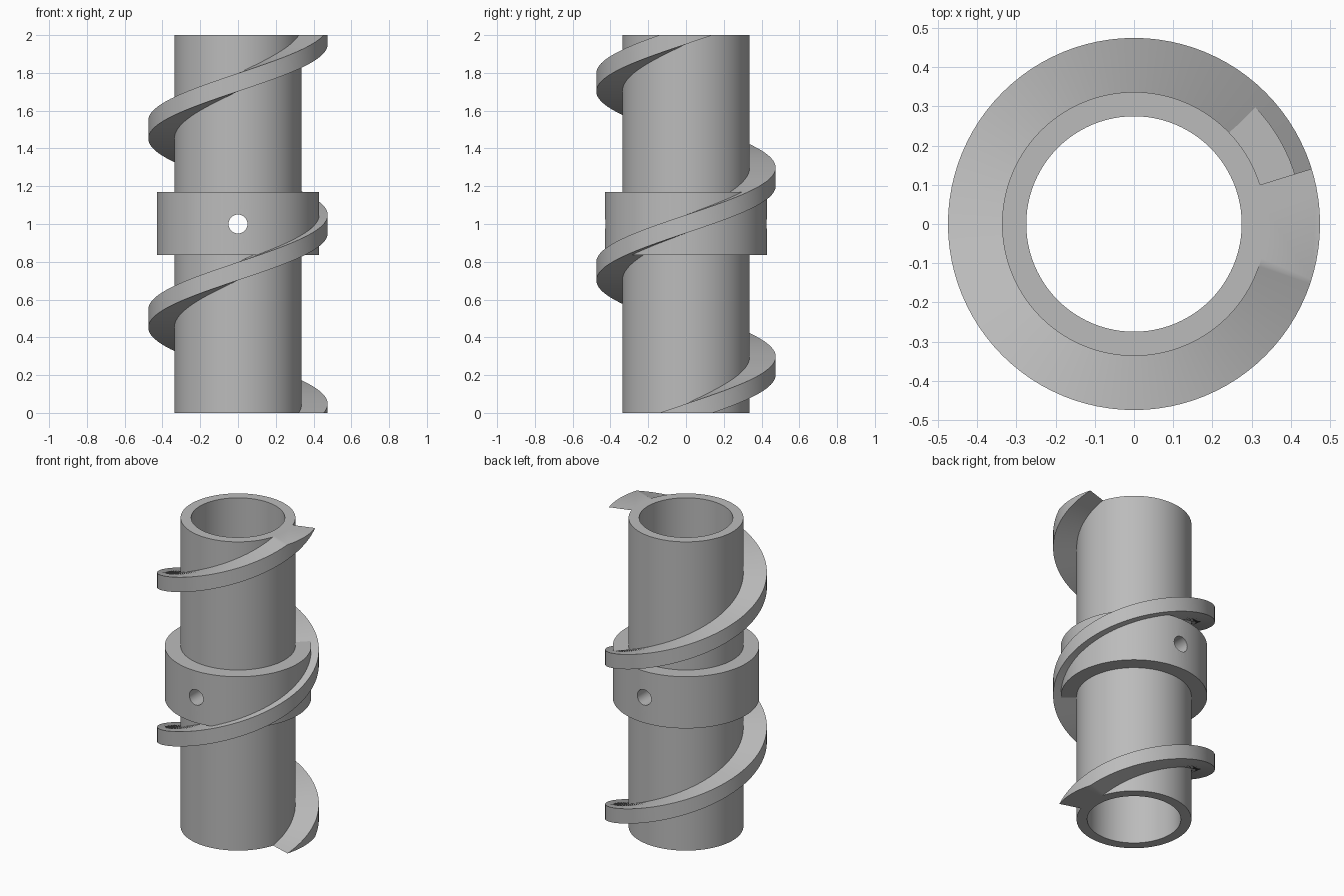
import bpy, bmesh
from math import pi, sin, cos, radians

cube = bpy.data.objects.get("Cube")
if cube:
    bpy.data.objects.remove(cube, do_unlink=True)

SEG = 96            # segments per turn
R_IN, R_OUT, R_COLLAR, R_FLIGHT = 0.275, 0.337, 0.43, 0.475
HEIGHT, PITCH, HALF = 2.0, 1.0, 0.048

grey = bpy.data.materials.new("plain_grey")
grey.use_nodes = True
colour = (0.5, 0.5, 0.5, 1)
grey.diffuse_color = colour
grey.node_tree.nodes["Principled BSDF"].inputs["Base Color"].default_value = colour


def ring(bm, profile, angle, lift=0.0):
    """One copy of an (r, z) profile turned about the z axis."""
    return [bm.verts.new((r * cos(angle), r * sin(angle), z + lift)) for r, z in profile]


def skin(bm, a, b):
    """Join two neighbouring rings with quads."""
    n = len(a)
    for i in range(n):
        j = (i + 1) % n
        bm.faces.new((a[i], b[i], b[j], a[j]))


def finish(bm, name):
    bmesh.ops.recalc_face_normals(bm, faces=bm.faces)
    mesh = bpy.data.meshes.new(name)
    bm.to_mesh(mesh)
    bm.free()
    mesh.materials.append(grey)
    obj = bpy.data.objects.new(name, mesh)
    bpy.context.collection.objects.link(obj)
    return obj


def activate(obj):
    bpy.ops.object.select_all(action='DESELECT')
    obj.select_set(True)
    bpy.context.view_layer.objects.active = obj


# Hollow shaft with a raised collar, turned from one closed outline
outline = [(R_IN, 0), (R_OUT, 0), (R_OUT, 0.835), (R_COLLAR, 0.835),
           (R_COLLAR, 1.17), (R_OUT, 1.17), (R_OUT, HEIGHT), (R_IN, HEIGHT)]
bm = bmesh.new()
rings = [ring(bm, outline, 2 * pi * i / SEG) for i in range(SEG)]
for i in range(SEG):
    skin(bm, rings[i], rings[(i + 1) % SEG])
shaft = finish(bm, "shaft_with_collar")

# Cross hole drilled front to back through the collar
bpy.ops.mesh.primitive_cylinder_add(vertices=48, radius=0.05, depth=1.2,
                                    location=(0, 0, 1), rotation=(pi / 2, 0, 0))
cutter = bpy.context.object
cutter.name = "pin_hole_cutter"
cutter.hide_render = True
cutter.data.materials.append(grey)
activate(shaft)
drill = shaft.modifiers.new("pin_hole", 'BOOLEAN')
drill.operation = 'DIFFERENCE'
drill.solver = 'EXACT'
drill.object = cutter
bpy.ops.object.modifier_apply(modifier=drill.name)
bpy.data.objects.remove(cutter, do_unlink=True)

# Spiral flight, two turns, trimmed flush with both ends of the shaft
section = [(R_OUT - 0.002, -HALF), (R_FLIGHT, -HALF), (R_FLIGHT, HALF), (R_OUT - 0.002, HALF)]
bm = bmesh.new()
extra = SEG // 12
spiral = []
for i in range(-extra, 2 * SEG + extra + 1):
    spiral.append(ring(bm, section, 2 * pi * i / SEG, PITCH * i / SEG))
for a, b in zip(spiral, spiral[1:]):
    skin(bm, a, b)
bm.faces.new(spiral[0])
bm.faces.new(spiral[-1])
for z, direction in ((0, -1), (HEIGHT, 1)):
    cut = bmesh.ops.bisect_plane(bm, geom=bm.verts[:] + bm.edges[:] + bm.faces[:],
                                 plane_co=(0, 0, z), plane_no=(0, 0, direction),
                                 clear_outer=True)
    rim = [e for e in bm.edges if e.is_boundary]
    bmesh.ops.holes_fill(bm, edges=rim, sides=0)
flight = finish(bm, "spiral_flight")

for obj in (shaft, flight):
    activate(obj)
    bpy.ops.object.shade_smooth_by_angle(angle=radians(30))
